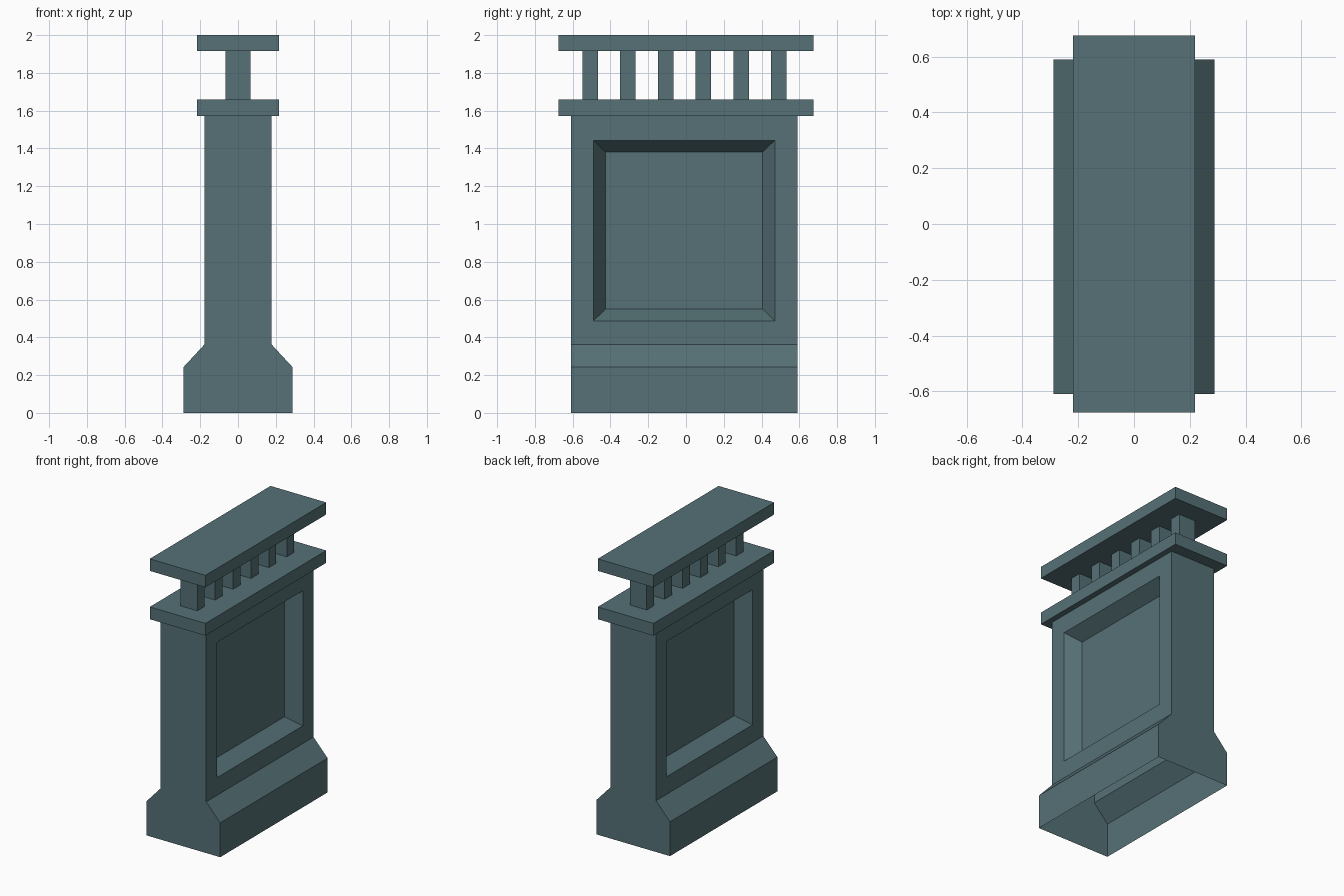
import bpy, bmesh

if "Cube" in bpy.data.objects:
    bpy.data.objects.remove(bpy.data.objects["Cube"])

stone = bpy.data.materials.new("slate_green_stone")
stone.diffuse_color = (0.092, 0.165, 0.180, 1.0)
stone.use_nodes = True
stone.node_tree.nodes["Principled BSDF"].inputs["Base Color"].default_value = stone.diffuse_color


def finish(name, bm):
    mesh = bpy.data.meshes.new(name)
    bm.to_mesh(mesh)
    bm.free()
    mesh.materials.append(stone)
    obj = bpy.data.objects.new(name, mesh)
    bpy.context.collection.objects.link(obj)
    return obj


def box(name, hx, y0, y1, z0, z1):
    bm = bmesh.new()
    bmesh.ops.create_cube(bm, size=1)
    for v in bm.verts:
        v.co.x *= 2 * hx
        v.co.y = y0 if v.co.y < 0 else y1
        v.co.z = z0 if v.co.z < 0 else z1
    return finish(name, bm)


# Pillar: hollow shell, open underneath, with a flared plinth
# and a bevelled recessed panel on both broad sides
Y0, Y1 = -0.61, 0.59
bm = bmesh.new()
profile = [(0.288, 0.0), (0.288, 0.243), (0.178, 0.362), (0.178, 1.575)]
for s in (1, -1):
    # plinth wall and slope
    for (xa, za), (xb, zb) in zip(profile[:2], profile[1:3]):
        bm.faces.new([bm.verts.new(c) for c in (
            (s * xa, Y0, za), (s * xa, Y1, za), (s * xb, Y1, zb), (s * xb, Y0, zb))])
    # nested rectangles: wall edge, panel rim, panel floor
    rings = []
    for x, y0, y1, z0, z1 in ((0.178, Y0, Y1, 0.362, 1.575),
                              (0.178, -0.49, 0.47, 0.487, 1.443),
                              (0.08, -0.425, 0.405, 0.55, 1.38)):
        rings.append([bm.verts.new((s * x, y, z))
                      for y, z in ((y0, z0), (y1, z0), (y1, z1), (y0, z1))])
    for a, b in zip(rings, rings[1:]):
        for i in range(4):
            j = (i + 1) % 4
            bm.faces.new((a[i], a[j], b[j], b[i]))
    bm.faces.new(rings[-1])
# end walls
outline = profile + [(-x, z) for x, z in reversed(profile)]
for y in (Y0, Y1):
    bm.faces.new([bm.verts.new((x, y, z)) for x, z in outline])
bmesh.ops.remove_doubles(bm, verts=bm.verts[:], dist=1e-5)
bmesh.ops.recalc_face_normals(bm, faces=bm.faces[:])
finish("panelled_pillar", bm)

# Lower ledge and top rail
box("lower_ledge", 0.218, -0.675, 0.675, 1.573, 1.66)
box("top_rail", 0.218, -0.675, 0.675, 1.915, 2.0)

# Row of square balusters
for i in range(6):
    yc = -0.508 + 0.2 * i
    box(f"baluster_{i + 1}", 0.066, yc - 0.041, yc + 0.041, 1.66, 1.915)
